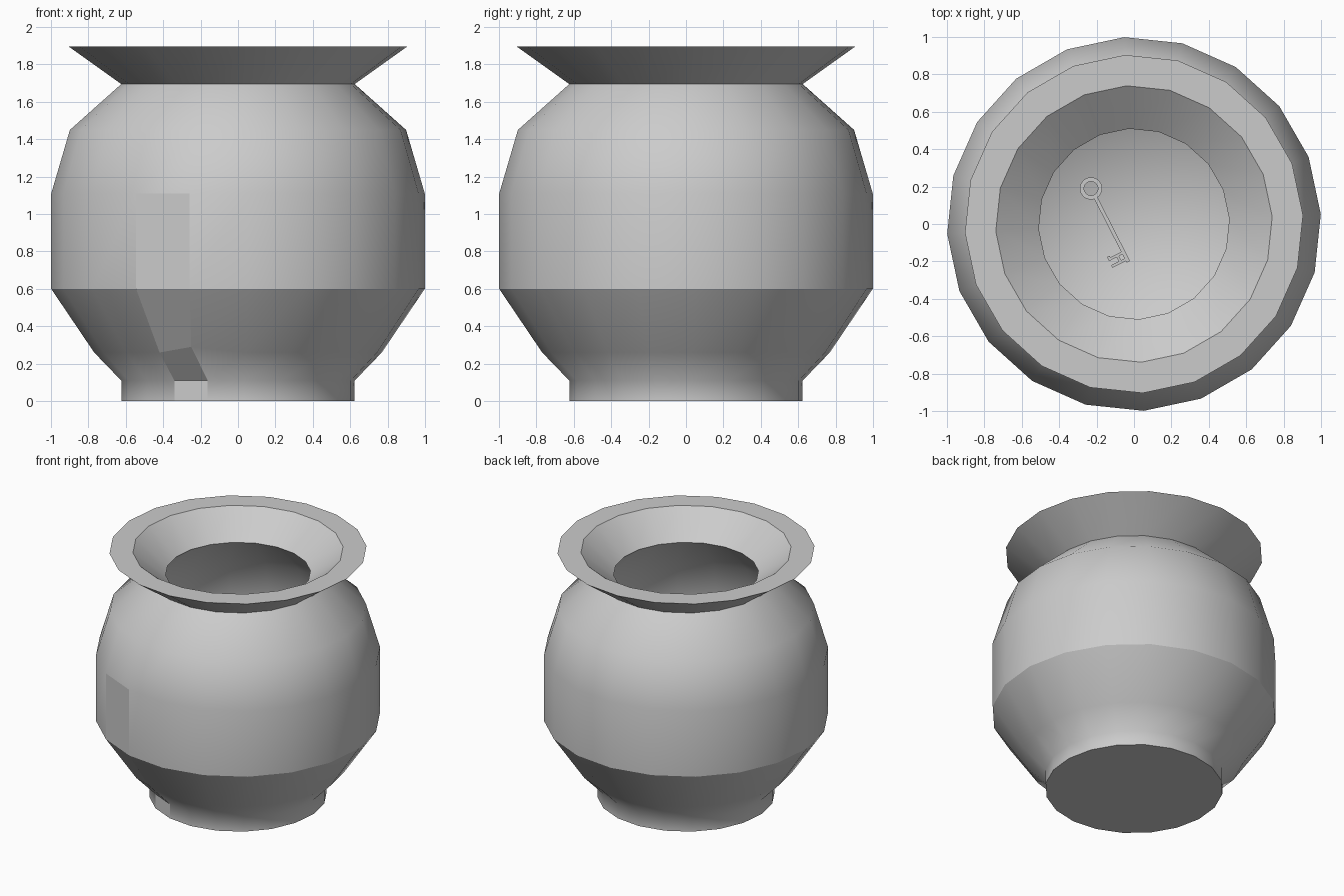
import bpy, bmesh, math
from mathutils import Matrix, Vector

if "Cube" in bpy.data.objects:
    bpy.data.objects.remove(bpy.data.objects["Cube"])

SIDES = 20
START = math.radians(3)

# Wall section (radius, height, sharp ring): outside going up, then inside going down
PROFILE = [
    (0.625, 0.00, True), (0.625, 0.11, False), (0.77, 0.26, False), (1.00, 0.60, True),
    (1.00, 1.11, False), (0.90, 1.45, False), (0.625, 1.695, True), (0.905, 1.895, True),
    (0.74, 1.895, True), (0.51, 1.715, True), (0.81, 1.42, False), (0.90, 1.10, False),
    (0.90, 0.63, False), (0.68, 0.31, False), (0.51, 0.13, False),
]


def finish(bm, name):
    bmesh.ops.recalc_face_normals(bm, faces=bm.faces[:])
    mesh = bpy.data.meshes.new(name)
    bm.to_mesh(mesh)
    bm.free()
    ob = bpy.data.objects.new(name, mesh)
    bpy.context.collection.objects.link(ob)
    return ob


# Pot body: 20-sided lathe with a closed base and an inner floor
bm = bmesh.new()
rings = []
for r, z, _ in PROFILE:
    angles = [START + i * math.tau / SIDES for i in range(SIDES)]
    rings.append([bm.verts.new((r * math.cos(a), r * math.sin(a), z)) for a in angles])

panel = 13   # facet at the front left
for k in range(len(rings) - 1):
    a, b = rings[k], rings[k + 1]
    for i in range(SIDES):
        j = (i + 1) % SIDES
        f = bm.faces.new((a[i], a[j], b[j], b[i]))
        # the lower front panel is left unsmoothed
        f.smooth = not (i == panel and k < 4)
bm.faces.new(rings[0])
bm.faces.new(rings[-1]).smooth = True

# Pulled corner at the side of the front panel
rings[2][panel + 1].co = (-0.25, -0.745, 0.29)

for ring, (_, _, sharp) in zip(rings, PROFILE):
    if sharp:
        for i in range(SIDES):
            bm.edges.get((ring[i], ring[(i + 1) % SIDES])).smooth = False
finish(bm, "pot")

# Key lying on the floor of the pot, built along local x then turned into place
KEY = Matrix.Translation((-0.23, 0.19, 0.142)) @ Matrix.Rotation(math.radians(-63), 4, 'Z')
bm = bmesh.new()


def box(x0, x1, y0, y1, h=0.02):
    m = Matrix.Translation(((x0 + x1) / 2, (y0 + y1) / 2, 0))
    m = m @ Matrix.Diagonal((x1 - x0, y1 - y0, h, 1))
    bmesh.ops.create_cube(bm, size=1, matrix=m)


# Key bow: flat ring
section = [(0.06, -0.01), (0.06, 0.01), (0.037, 0.01), (0.037, -0.01)]
n = 20
bow = [[bm.verts.new((r * math.cos(i * math.tau / n), r * math.sin(i * math.tau / n), z))
        for r, z in section] for i in range(n)]
for i in range(n):
    p, q = bow[i], bow[(i + 1) % n]
    for k in range(4):
        m = (k + 1) % 4
        bm.faces.new((p[k], q[k], q[m], p[m]))

# Key shaft and bit
box(0.058, 0.44, -0.01, 0.01)
box(0.415, 0.43, -0.09, -0.01)
box(0.375, 0.39, -0.09, -0.01)
box(0.39, 0.415, -0.045, -0.03)
box(0.365, 0.375, -0.09, -0.075)
bmesh.ops.transform(bm, matrix=KEY, verts=bm.verts[:])
finish(bm, "key")
